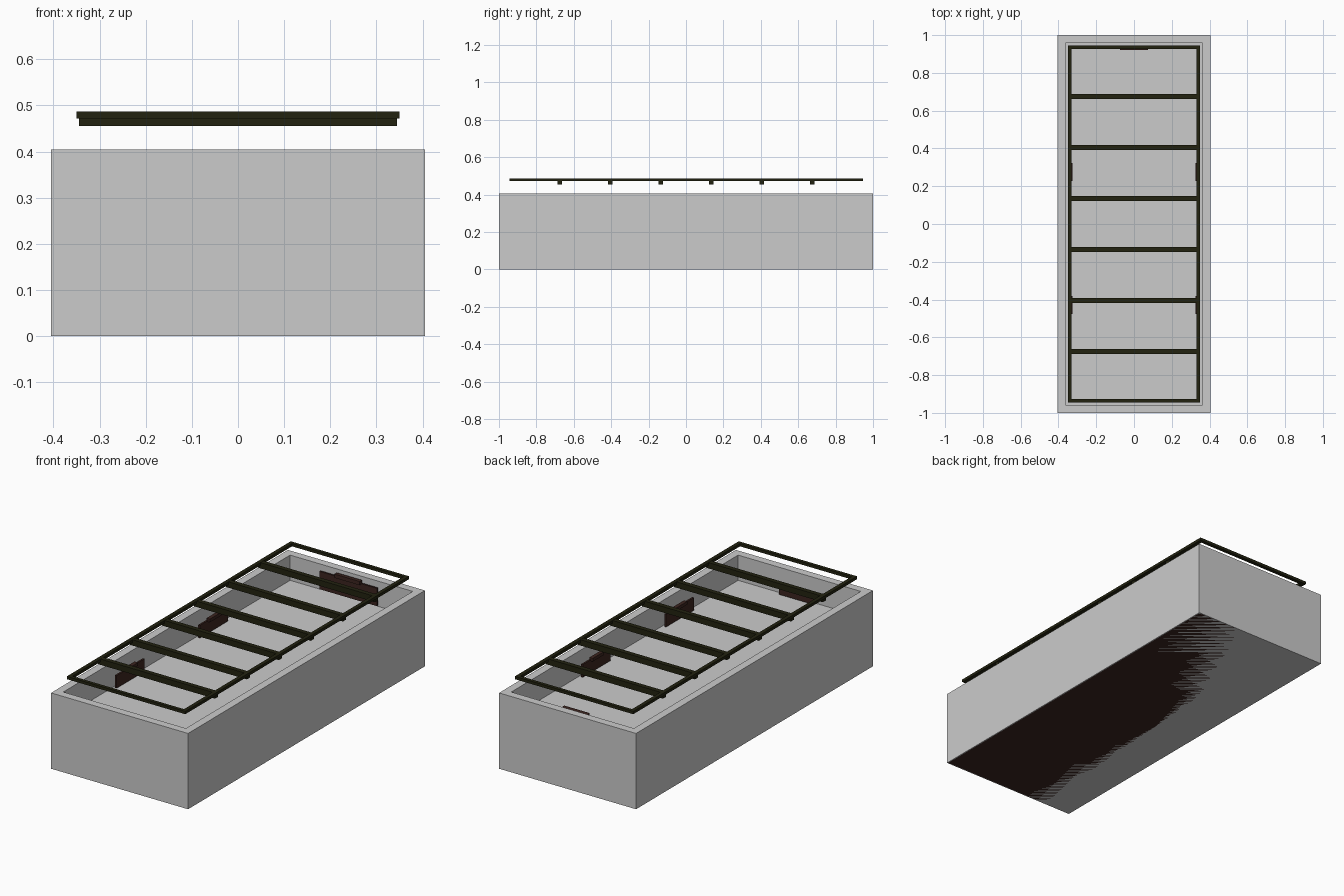
import bpy, bmesh

if "Cube" in bpy.data.objects:
    bpy.data.objects.remove(bpy.data.objects["Cube"])


def material(name, rgb):
    m = bpy.data.materials.new(name)
    m.diffuse_color = (*rgb, 1)
    m.use_nodes = True
    m.node_tree.nodes["Principled BSDF"].inputs["Base Color"].default_value = m.diffuse_color
    return m


GREY = material("light_grey", (0.6, 0.6, 0.6))
OLIVE = material("dark_olive", (0.016, 0.016, 0.005))
BROWN = material("dark_brown", (0.045, 0.018, 0.014))


def finish(name, bm, mat):
    me = bpy.data.meshes.new(name)
    bm.to_mesh(me)
    bm.free()
    me.materials.append(mat)
    ob = bpy.data.objects.new(name, me)
    bpy.context.collection.objects.link(ob)
    return ob


def box(name, x, y, z, mat):
    """Box from (min, max) pairs."""
    bm = bmesh.new()
    bmesh.ops.create_cube(bm, size=1)
    for v in bm.verts:
        v.co = [r[0] if c < 0 else r[1] for c, r in zip(v.co, (x, y, z))]
    return finish(name, bm, mat)


# Tray: solid block whose top is inset and sunk to form the cavity
HX, HY, H, WALL, FLOOR = 0.405, 1.0, 0.405, 0.06, 0.27
bm = bmesh.new()
bmesh.ops.create_cube(bm, size=1)
for v in bm.verts:
    v.co = (v.co.x * 2 * HX, v.co.y * 2 * HY, (v.co.z + 0.5) * H)
top = max(bm.faces, key=lambda f: f.calc_center_median().z)
bmesh.ops.inset_region(bm, faces=[top], thickness=WALL)
sunk = bmesh.ops.extrude_face_region(bm, geom=[top])
bmesh.ops.delete(bm, geom=[top], context="FACES_ONLY")
for v in [g for g in sunk["geom"] if isinstance(g, bmesh.types.BMVert)]:
    v.co.z = FLOOR
bmesh.ops.recalc_face_normals(bm, faces=bm.faces)
finish("tray", bm, GREY)

# Base plate flush with the underside
box("base_plate", (-0.4, 0.4), (-0.995, 0.995), (0, 0.004), BROWN)

# Floating frame with cross slats
for s, side in ((-1, "left"), (1, "right")):
    box(f"frame_rail_{side}", sorted((s * 0.33, s * 0.35)), (-0.945, 0.945), (0.472, 0.487), OLIVE)
for s, end in ((-1, "front"), (1, "back")):
    box(f"frame_end_{end}", (-0.33, 0.33), sorted((s * 0.927, s * 0.945)), (0.472, 0.487), OLIVE)
for i in range(6):
    y = -0.675 + 0.27 * i
    box(f"slat_{i + 1}", (-0.345, 0.345), (y - 0.0125, y + 0.0125), (0.455, 0.486), OLIVE)

# Side wall plates, each with a protruding lip
for s, side in ((-1, "left"), (1, "right")):
    for y, place in ((-0.428, "front"), (0.275, "back")):
        box(f"side_plate_{side}_{place}", sorted((s * 0.335, s * 0.345)),
            (y - 0.118, y + 0.118), (0.275, 0.343), BROWN)
        box(f"side_lip_{side}_{place}", sorted((s * 0.325, s * 0.345)),
            (y - 0.048, y + 0.048), (0.335, 0.352), BROWN)

# Back wall plate with lip, and low front wall plate
box("back_plate", (-0.17, 0.17), (0.93, 0.94), (0.285, 0.38), BROWN)
box("back_lip", (-0.075, 0.075), (0.92, 0.94), (0.375, 0.395), BROWN)
box("front_plate", (-0.1, 0.1), (-0.94, -0.93), (0.275, 0.31), BROWN)
